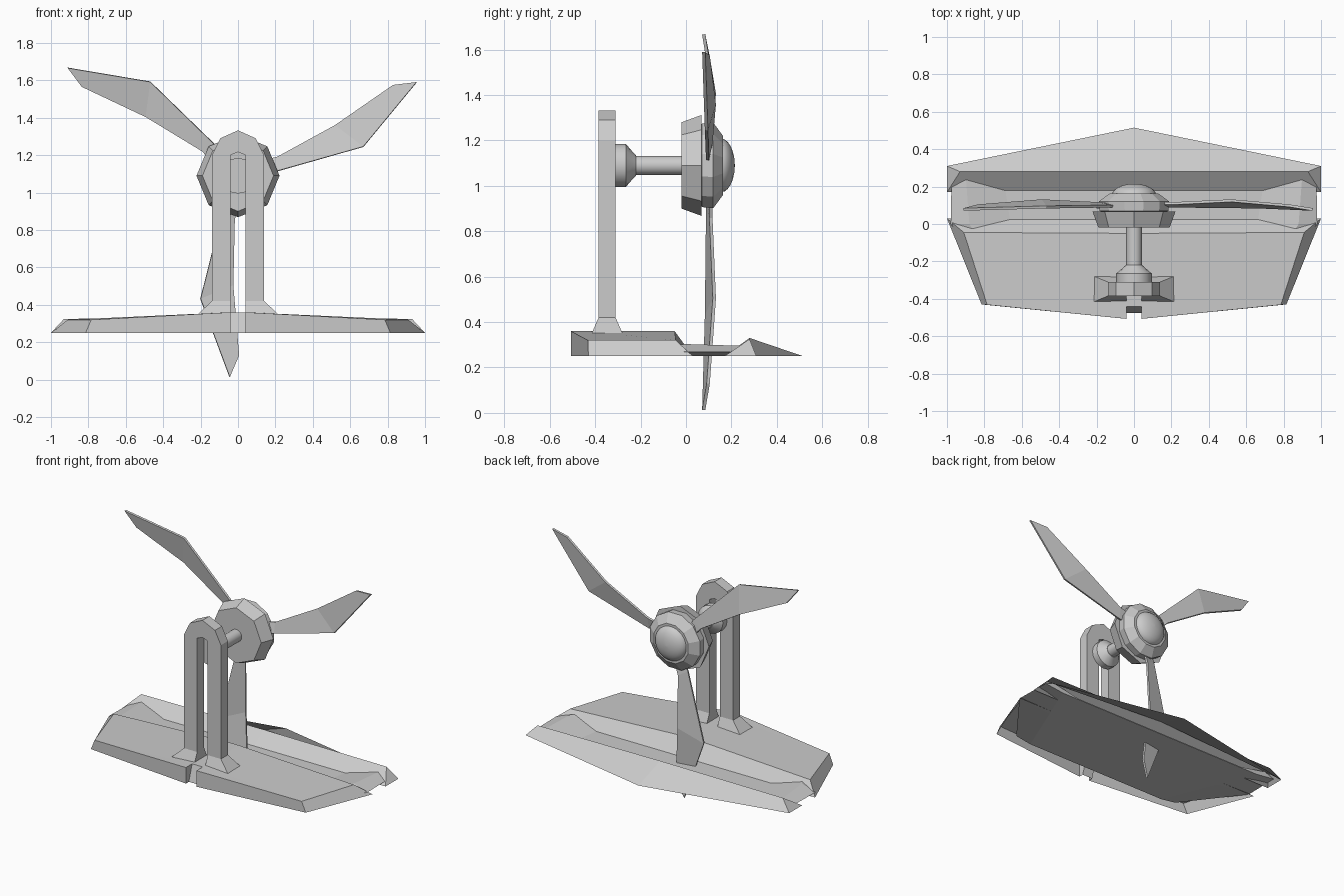
import bpy, bmesh, math
from mathutils import Vector

if "Cube" in bpy.data.objects:
    bpy.data.objects.remove(bpy.data.objects["Cube"], do_unlink=True)

GREY = (0.6, 0.6, 0.6, 1)
mat = bpy.data.materials.new("plain_grey")
mat.use_nodes = True
mat.diffuse_color = GREY
mat.node_tree.nodes["Principled BSDF"].inputs["Base Color"].default_value = GREY


def make(name, verts, faces, mirror=False, smooth=False):
    """Object from points and faces; mirrored parts lose their centre faces."""
    bm = bmesh.new()
    vs = [bm.verts.new(v) for v in verts]
    for f in faces:
        face = bm.faces.new([vs[i] for i in f])
        face.smooth = False
    if mirror:
        inner = [f for f in bm.faces if all(abs(v.co.x) < 1e-5 for v in f.verts)]
        bmesh.ops.delete(bm, geom=inner, context='FACES')
    bmesh.ops.recalc_face_normals(bm, faces=bm.faces)
    me = bpy.data.meshes.new(name)
    bm.to_mesh(me)
    bm.free()
    ob = bpy.data.objects.new(name, me)
    bpy.context.collection.objects.link(ob)
    me.materials.append(mat)
    if mirror:
        ob.modifiers.new("mirror", 'MIRROR').merge_threshold = 0.0005
    if smooth:
        bpy.ops.object.select_all(action='DESELECT')
        ob.select_set(True)
        bpy.context.view_layer.objects.active = ob
        bpy.ops.object.shade_smooth_by_angle(angle=math.radians(35))
    return ob


def loft(name, rings, mirror=False, smooth=False):
    """Closed skin over rings of equal point count, with end caps."""
    n, m = len(rings[0]), len(rings)
    verts = [p for r in rings for p in r]
    faces = [(k * n + i, k * n + (i + 1) % n, (k + 1) * n + (i + 1) % n, (k + 1) * n + i)
             for k in range(m - 1) for i in range(n)]
    faces += [tuple(range(n)), tuple(range((m - 1) * n, m * n))]
    return make(name, verts, faces, mirror, smooth)


AXLE = 1.09


def lathe(name, profile, sides, smooth=False, turn=0.0):
    """Solid turned about the axle from (y, radius) pairs."""
    rings = []
    for y, r in profile:
        angles = [turn + 2 * math.pi * i / sides for i in range(sides)]
        rings.append([(r * math.cos(a), y, AXLE + r * math.sin(a)) for a in angles])
    return loft(name, rings, smooth=smooth)


# Front deck: open-bottomed shell with a small notch in the front edge
deck = [(.04, -.507, .36), (.785, -.432, .32), (.91, -.045, .32), (.04, -.05, .36),
        (.04, -.507, .25), (.815, -.43, .25), (1, .03, .25), (.04, .03, .25),
        (0, -.44, .36), (.04, -.44, .36), (0, -.05, .36), (0, .03, .25),
        (0, -.475, .25), (.04, -.475, .25)]
make("front_deck", deck,
     [(0, 1, 9), (9, 1, 2, 3), (0, 4, 5, 1), (1, 5, 6, 2), (2, 6, 7, 3),
      (8, 9, 3, 10), (10, 3, 7, 11), (8, 12, 13, 9), (0, 9, 13, 4)], mirror=True)

# Rear wing: open-bottomed wedge
wing = [(0, .28, .33), (.93, .28, .325), (0, .515, .25), (1, .31, .25),
        (0, .17, .25), (1, .17, .25)]
make("rear_wing", wing, [(0, 1, 3, 2), (0, 4, 5, 1), (1, 5, 3)], mirror=True)

# Middle hull: flat bottom, flared ends that rise between deck and wing
hull = []
for y, bottom, side, peak, flat, top in ((-.39, .56, .68, .62, .50, .28),
                                         (0, .72, .98, .88, .66, .303),
                                         (.262, .83, .975, .90, .70, .295)):
    hull.append([(0, y, .25), (bottom, y, .25), (side, y, .268), (peak, y, top),
                 (flat, y, .256), (0, y, .256)])
loft("middle_hull", hull, mirror=True)

# Upright: slotted arch
arch = [(.04, .42), (.14, .42), (.14, 1.20), (.095, 1.29), (0, 1.333), (0, 1.217), (.04, 1.20)]
loft("upright_arch", [[(x, y, z) for x, z in arch] for y in (-.385, -.31)], mirror=True)

# Flared feet under the upright
foot = [[(.04, y0, z), (w, y0, z), (w, y1, z), (.04, y1, z)]
        for w, y0, y1, z in ((.225, -.42, -.275, .34), (.14, -.385, -.31, .42))]
loft("upright_foot", foot, mirror=True)

# Axle, its collar and the rotor hub
lathe("axle_collar", [(-.31, .095), (-.265, .095), (-.235, .06), (-.22, .045)], 16, True)
lathe("axle", [(-.24, .042), (0, .042)], 24, True)
lathe("hub_block", [(-.02, .19), (.068, .222)], 8)
lathe("hub_ring", [(.06, .165), (.07, .19), (.12, .195), (.163, .135)], 12, turn=math.pi / 12)
dome = [(.155 + .06 * math.sin(t), .118 * math.cos(t))
        for t in (math.pi / 2 * k / 6.1 for k in range(7))]
lathe("hub_dome", dome, 32, True)

# Three swept blades
blade = [(.10, .09, .02), (.10, .11, .075), (.21, .095, .025), (.21, .11, .10),
         (.67, .09, .155), (.52, .125, .27), (.955, .078, .50), (.83, .098, .485)]
faces = [(0, 2, 3, 1), (2, 4, 5, 3), (4, 6, 7, 5)]
for k, side in enumerate(("left", "right", "lower")):
    a = k * 2 * math.pi / 3
    pts = [(x * math.cos(a) - z * math.sin(a), y, AXLE + x * math.sin(a) + z * math.cos(a))
           for x, y, z in blade]
    ob = make(side + "_blade", pts, faces)
    sol = ob.modifiers.new("thickness", 'SOLIDIFY')
    sol.thickness = .014
    sol.offset = 0
